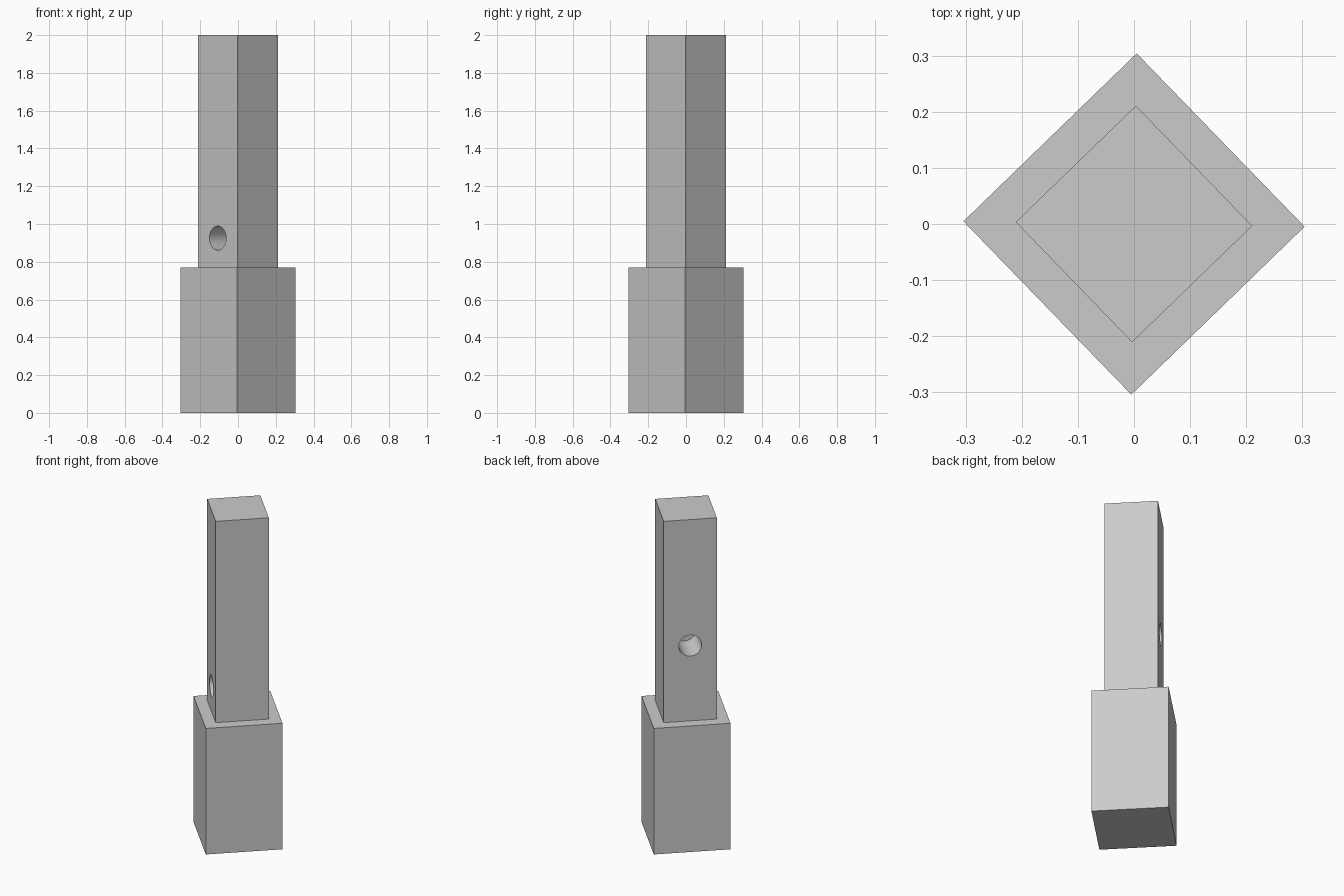
import bpy
import math
from mathutils import Matrix

if "Cube" in bpy.data.objects:
    bpy.data.objects.remove(bpy.data.objects["Cube"], do_unlink=True)

TURN = Matrix.Rotation(math.radians(44.1), 4, 'Z')
BASE_TOP, TOP = 0.77, 2.0
BASE_SIDE, SHAFT_SIDE = 0.43, 0.298
HOLE_RADIUS, HOLE_DEPTH = 0.064, 0.2

grey = bpy.data.materials.new("plain_grey")
grey.use_nodes = True
colour = (0.6, 0.6, 0.6, 1)
grey.diffuse_color = colour
grey.node_tree.nodes["Principled BSDF"].inputs["Base Color"].default_value = colour


def block(name, side, bottom, top):
    """Square block, turned corner-on to the front."""
    bpy.ops.mesh.primitive_cube_add(size=1)
    ob = bpy.context.object
    ob.name = name
    ob.data.transform(TURN @ Matrix.Translation((0, 0, (bottom + top) / 2))
                      @ Matrix.Diagonal((side, side, top - bottom, 1)))
    ob.data.materials.append(grey)
    return ob


def drill(target, angle, z):
    """Blind round hole in the side of the block that faces the local angle."""
    bpy.ops.mesh.primitive_cylinder_add(vertices=48, radius=HOLE_RADIUS, depth=HOLE_DEPTH * 2)
    cutter = bpy.context.object
    cutter.name = "hole_cutter"
    cutter.hide_render = True
    cutter.data.materials.append(grey)
    cutter.data.transform(TURN @ Matrix.Rotation(angle, 4, 'Z')
                          @ Matrix.Translation((SHAFT_SIDE / 2, 0, z))
                          @ Matrix.Rotation(math.pi / 2, 4, 'Y'))
    mod = target.modifiers.new("hole", 'BOOLEAN')
    mod.object = cutter
    mod.solver = 'EXACT'
    bpy.context.view_layer.objects.active = target
    bpy.ops.object.modifier_apply(modifier=mod.name)
    bpy.data.objects.remove(cutter, do_unlink=True)


# Wide base and slim shaft
block("base", BASE_SIDE, 0, BASE_TOP)
shaft = block("shaft", SHAFT_SIDE, BASE_TOP, TOP)

# Two holes on neighbouring sides, one higher than the other
drill(shaft, math.pi, 0.925)
drill(shaft, math.pi / 2, 1.23)

bpy.ops.object.select_all(action='DESELECT')
shaft.select_set(True)
bpy.context.view_layer.objects.active = shaft
bpy.ops.object.shade_smooth_by_angle(angle=math.radians(30))
